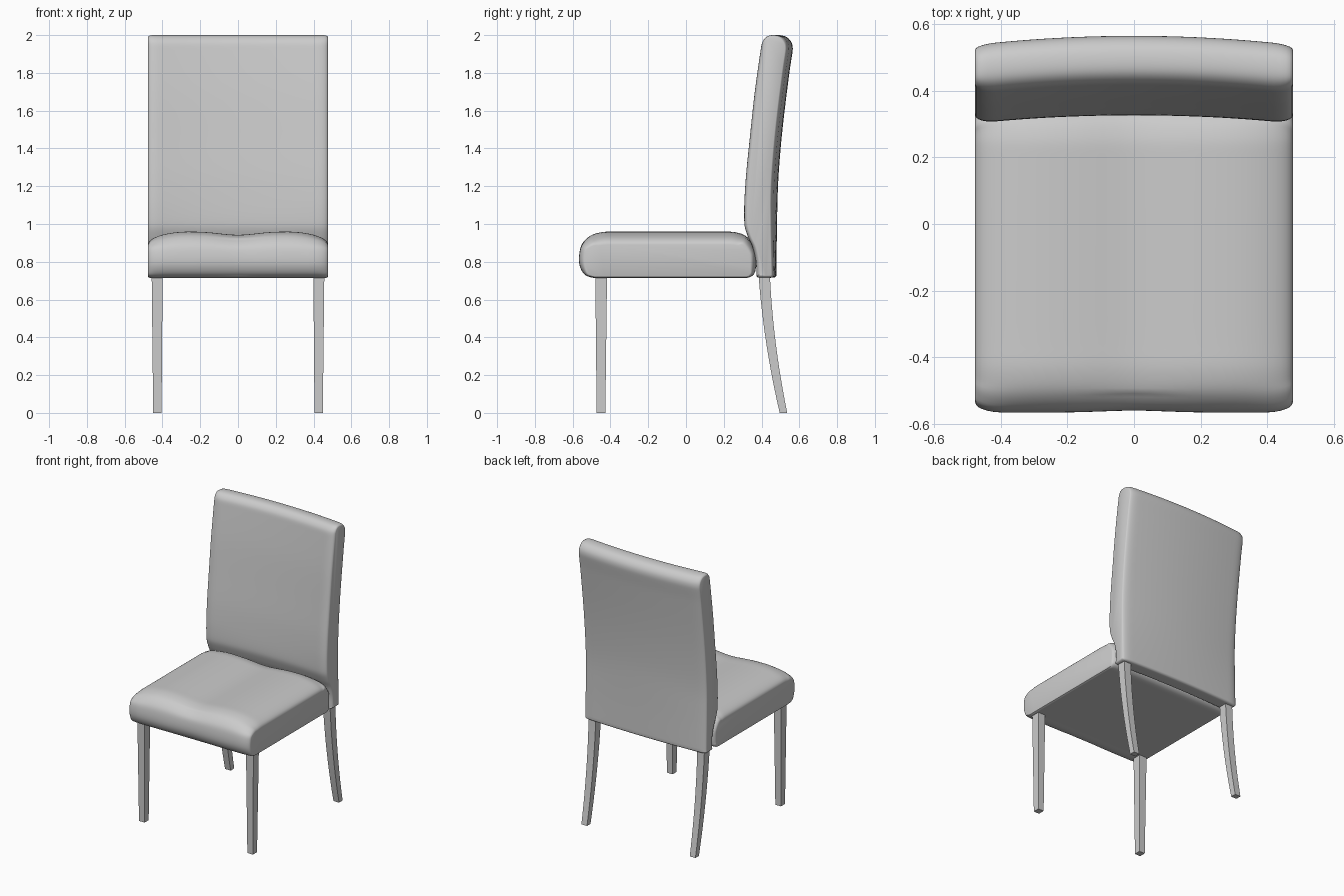
import bpy, bmesh, math
from mathutils import Vector

if "Cube" in bpy.data.objects:
    bpy.data.objects.remove(bpy.data.objects["Cube"])

HALF = 0.477  # half width of the upholstery


def smooth_loop(pts, steps=5):
    """Closed Catmull-Rom curve through (y, z) points."""
    p = [Vector(q) for q in pts]
    n, out = len(p), []
    for i in range(n):
        a, b, c, d = p[i - 1], p[i], p[(i + 1) % n], p[(i + 2) % n]
        k = min(1, (b - a).length / (c - b).length)
        m = min(1, (d - c).length / (c - b).length)
        t0 = (c - a).normalized() * (c - b).length * k
        t1 = (d - b).normalized() * (c - b).length * m
        for s in range(steps):
            t = s / steps
            out.append(b * (2*t**3 - 3*t*t + 1) + t0 * (t**3 - 2*t*t + t)
                       + c * (3*t*t - 2*t**3) + t1 * (t**3 - t*t))
    return out


def loft(name, rings):
    """Skin equal-length rings and cap both ends."""
    bm = bmesh.new()
    vr = [[bm.verts.new(co) for co in r] for r in rings]
    n = len(vr[0])
    for a, b in zip(vr, vr[1:]):
        for i in range(n):
            j = (i + 1) % n
            bm.faces.new((a[i], a[j], b[j], b[i]))
    bm.faces.new(vr[0])
    bm.faces.new(vr[-1])
    bmesh.ops.recalc_face_normals(bm, faces=bm.faces)
    me = bpy.data.meshes.new(name)
    bm.to_mesh(me)
    bm.free()
    ob = bpy.data.objects.new(name, me)
    bpy.context.collection.objects.link(ob)
    bpy.ops.object.select_all(action='DESELECT')
    ob.select_set(True)
    bpy.context.view_layer.objects.active = ob
    bpy.ops.object.shade_smooth_by_angle(angle=math.radians(35))
    return ob


def roll(x, start, depth):
    u = max(0, (abs(x) - start) / (HALF - start))
    return depth * (1 - math.sqrt(max(0, 1 - u * u)))


def cushion(name, profile, inset, shift, stations=32):
    """Sweep a side profile across x, rolling it in towards the ends."""
    loop = smooth_loop(profile)
    n, rings = len(loop), []
    for s in range(stations + 1):
        x = HALF * math.sin(math.pi * (s / stations - 0.5))
        ring = []
        for i, p in enumerate(loop):
            t = (loop[(i + 1) % n] - loop[i - 1]).normalized()
            nrm = Vector((t.y, -t.x))  # outward for counter-clockwise loops
            q = p - nrm * inset(x, nrm)
            dy, dz = shift(x, p.x, p.y, nrm)
            ring.append((x, q.x + dy, q.y + dz))
        rings.append(ring)
    return loft(name, rings)


# Seat: soft box with rolled top edges and a shallow central dip
def seat_inset(x, n):
    up, down = max(n.y, 0) ** 2, max(-n.y, 0) ** 2
    return (up * roll(x, 0.25, 0.07) + down * roll(x, 0.46, 0.01)
            + n.x ** 2 * roll(x, 0.39, 0.03))


def seat_shift(x, y, z, n):
    g = math.exp(-(x / 0.13) ** 2)
    return (0.006 * g if n.x < -0.5 else 0), -0.018 * g * max(n.y, 0)


cushion("seat", [(-0.49, 0.715), (-0.43, 0.714), (0.28, 0.714), (0.33, 0.716),
                 (0.36, 0.735), (0.37, 0.77), (0.37, 0.84), (0.35, 0.895),
                 (0.315, 0.938), (0.26, 0.957), (0.2, 0.96), (-0.36, 0.96),
                 (-0.44, 0.958), (-0.505, 0.939), (-0.55, 0.895),
                 (-0.565, 0.84), (-0.563, 0.78), (-0.537, 0.733)],
        seat_inset, seat_shift)


# Backrest: leaning padded slab, bowed backwards in the middle
def back_inset(x, n):
    return (n.x ** 2 * roll(x, 0.415, 0.025 if n.x < 0 else 0.014)
            + n.y ** 2 * roll(x, 0.45, 0.012))


def back_shift(x, y, z, n):
    k = min(1, 0.5 + (z - 0.7) * 1.2)
    return -0.027 * k * (x / HALF) ** 2, 0


cushion("backrest", [(0.392, 0.716), (0.465, 0.716), (0.479, 0.73),
                     (0.481, 0.95), (0.487, 1.2), (0.501, 1.4), (0.522, 1.6),
                     (0.55, 1.82), (0.565, 1.92), (0.559, 1.96),
                     (0.532, 1.99), (0.49, 2.0), (0.452, 1.993),
                     (0.426, 1.965), (0.416, 1.92), (0.385, 1.7),
                     (0.358, 1.45), (0.338, 1.25), (0.328, 1.08),
                     (0.328, 0.99), (0.345, 0.93), (0.37, 0.87),
                     (0.383, 0.80), (0.384, 0.73)],
        back_inset, back_shift)


# Legs: square sections given as (z, y_front, y_back, x_inner, x_outer)
def leg(name, side, sections):
    loft(name, [[(side * a, y0, z), (side * b, y0, z),
                 (side * b, y1, z), (side * a, y1, z)]
                for z, y0, y1, a, b in sections])


rear = []
for i in range(11):
    t = i / 10
    c = 0.516 - 0.160 * t + 0.058 * t * t
    h = 0.02 + 0.01 * t
    rear.append((0.73 * t, c - h, c + h, 0.405 - 0.005 * t, 0.449 + 0.007 * t))

for side, label in ((-1, "left"), (1, "right")):
    leg("front_leg_" + label, side, [(0, -0.473, -0.427, 0.405, 0.449),
                                     (0.73, -0.48, -0.418, 0.399, 0.457)])
    leg("rear_leg_" + label, side, rear)
